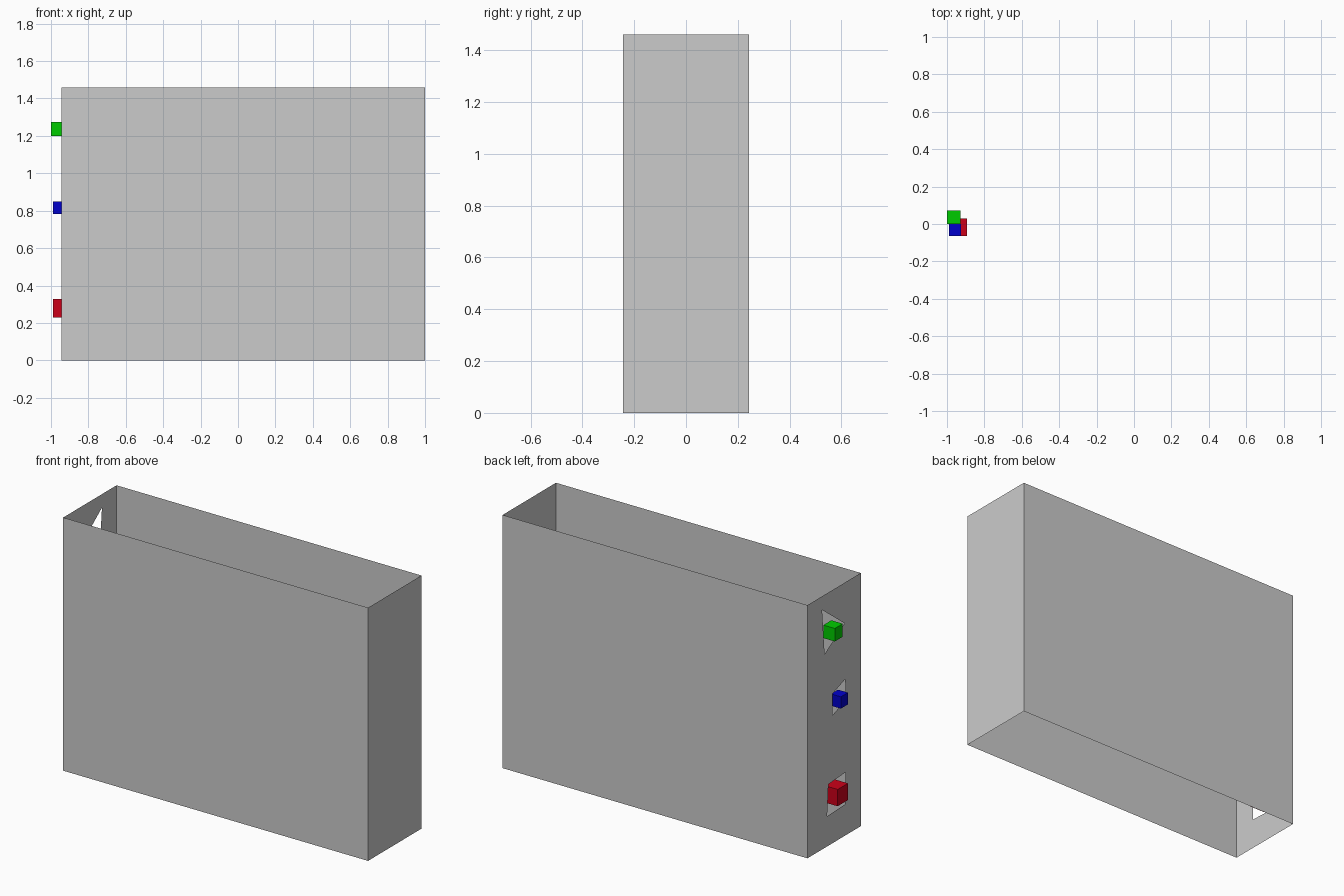
import bpy, bmesh

if "Cube" in bpy.data.objects:
    bpy.data.objects.remove(bpy.data.objects["Cube"])

X0, X1, HY, H = -0.945, 1.0, 0.243, 1.46


def finish(name, bm, color=None):
    mesh = bpy.data.meshes.new(name)
    bm.to_mesh(mesh)
    bm.free()
    obj = bpy.data.objects.new(name, mesh)
    bpy.context.collection.objects.link(obj)
    if color:
        mat = bpy.data.materials.new(name + "_colour")
        mat.diffuse_color = color
        mat.use_nodes = True
        mat.node_tree.nodes["Principled BSDF"].inputs["Base Color"].default_value = mat.diffuse_color
        mesh.materials.append(mat)
    return obj


# Three plain walls of the open-ended sleeve (thin sheets, no top or bottom)
bm = bmesh.new()
path = [(X0, -HY), (X1, -HY), (X1, HY), (X0, HY)]
low = [bm.verts.new((x, y, 0)) for x, y in path]
high = [bm.verts.new((x, y, H)) for x, y in path]
for i in range(3):
    bm.faces.new((low[i], low[i + 1], high[i + 1], high[i]))
finish("sleeve_walls", bm)

# Left wall with one opening per block, outlines as (y, z)
outer = [(-HY, 0), (HY, 0), (HY, H), (-HY, H)]
openings = [
    [(0.11, 1.382), (0.087, 1.118), (-0.096, 1.226)],
    [(-0.101, 0.902), (0.014, 0.862), (0.014, 0.738), (-0.104, 0.78)],
    [(-0.105, 0.364), (0.052, 0.354), (0.064, 0.174), (-0.10, 0.181)],
]
bm = bmesh.new()
edges = []
for loop in [outer] + openings:
    vs = [bm.verts.new((X0, y, z)) for y, z in loop]
    edges += [bm.edges.new((vs[i - 1], vs[i])) for i in range(len(vs))]
bmesh.ops.triangle_fill(bm, edges=edges, use_beauty=True, normal=(-1, 0, 0))
finish("left_wall", bm)


# Coloured blocks poking through the openings
def block(name, lo, hi, color):
    bm = bmesh.new()
    bmesh.ops.create_cube(bm, size=1)
    for v in bm.verts:
        v.co = [(a + b) / 2 + c * (b - a) for a, b, c in zip(lo, hi, v.co)]
    finish(name, bm, color)


block("green_block", (-1.0, 0.0, 1.2), (-0.927, 0.072, 1.275), (0.0, 0.6, 0.0, 1))
block("blue_block", (-0.988, -0.064, 0.782), (-0.925, 0.0, 0.85), (0.0, 0.0, 0.6, 1))
block("red_block", (-0.988, -0.064, 0.23), (-0.893, 0.029, 0.327), (0.6, 0.0, 0.01, 1))
